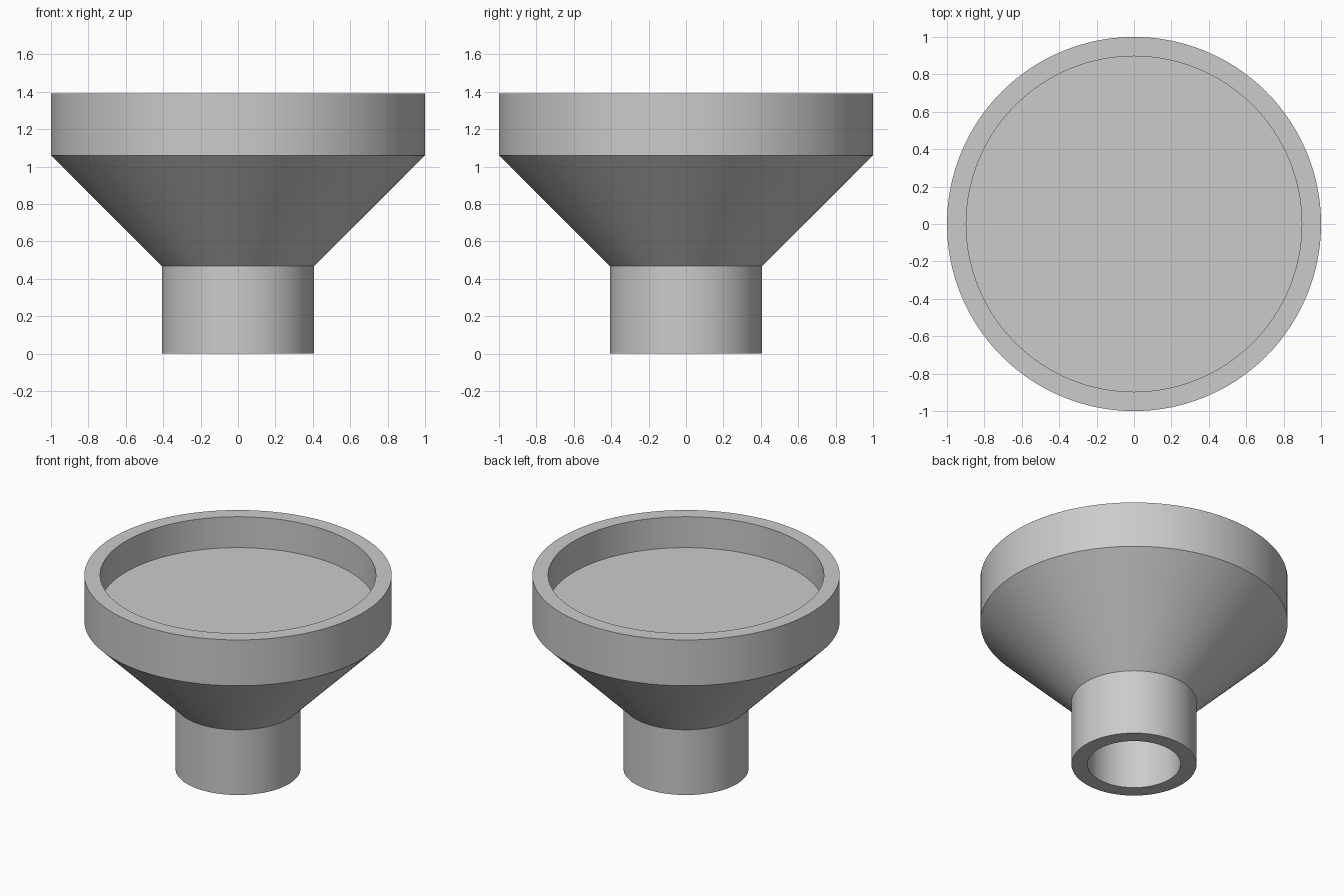
import bpy
import bmesh
import math

default = bpy.data.objects.get("Cube")
if default:
    bpy.data.objects.remove(default, do_unlink=True)

SEGMENTS = 128

# Plain grey material
grey = bpy.data.materials.new("plain_grey")
grey.use_nodes = True
colour = (0.6, 0.6, 0.6, 1.0)
grey.diffuse_color = colour
grey.node_tree.nodes["Principled BSDF"].inputs["Base Color"].default_value = colour


def lathe(name, profile, material):
    """Revolve an (r, z) profile around z into a closed solid."""
    bm = bmesh.new()
    verts = [bm.verts.new((r, 0, z)) for r, z in profile]
    edges = [bm.edges.new(pair) for pair in zip(verts, verts[1:])]
    bmesh.ops.spin(bm, geom=verts + edges, cent=(0, 0, 0), axis=(0, 0, 1),
                   angle=math.tau, steps=SEGMENTS)
    bmesh.ops.remove_doubles(bm, verts=bm.verts, dist=0.0001)
    bmesh.ops.recalc_face_normals(bm, faces=bm.faces)
    mesh = bpy.data.meshes.new(name)
    bm.to_mesh(mesh)
    bm.free()
    mesh.materials.append(material)
    obj = bpy.data.objects.new(name, mesh)
    bpy.context.collection.objects.link(obj)
    bpy.ops.object.select_all(action="DESELECT")
    obj.select_set(True)
    bpy.context.view_layer.objects.active = obj
    bpy.ops.object.shade_smooth_by_angle(angle=math.radians(30))
    return obj


# Socket bore, stem, flared cone, rim and recessed dish floor
lathe("flared_cup_foot", [
    (0, 0.465), (0.303, 0.465), (0.303, 0),
    (0.407, 0), (0.407, 0.468),
    (1, 1.061), (1, 1.39),
    (0.897, 1.39), (0.897, 1.168), (0, 1.168),
], grey)
